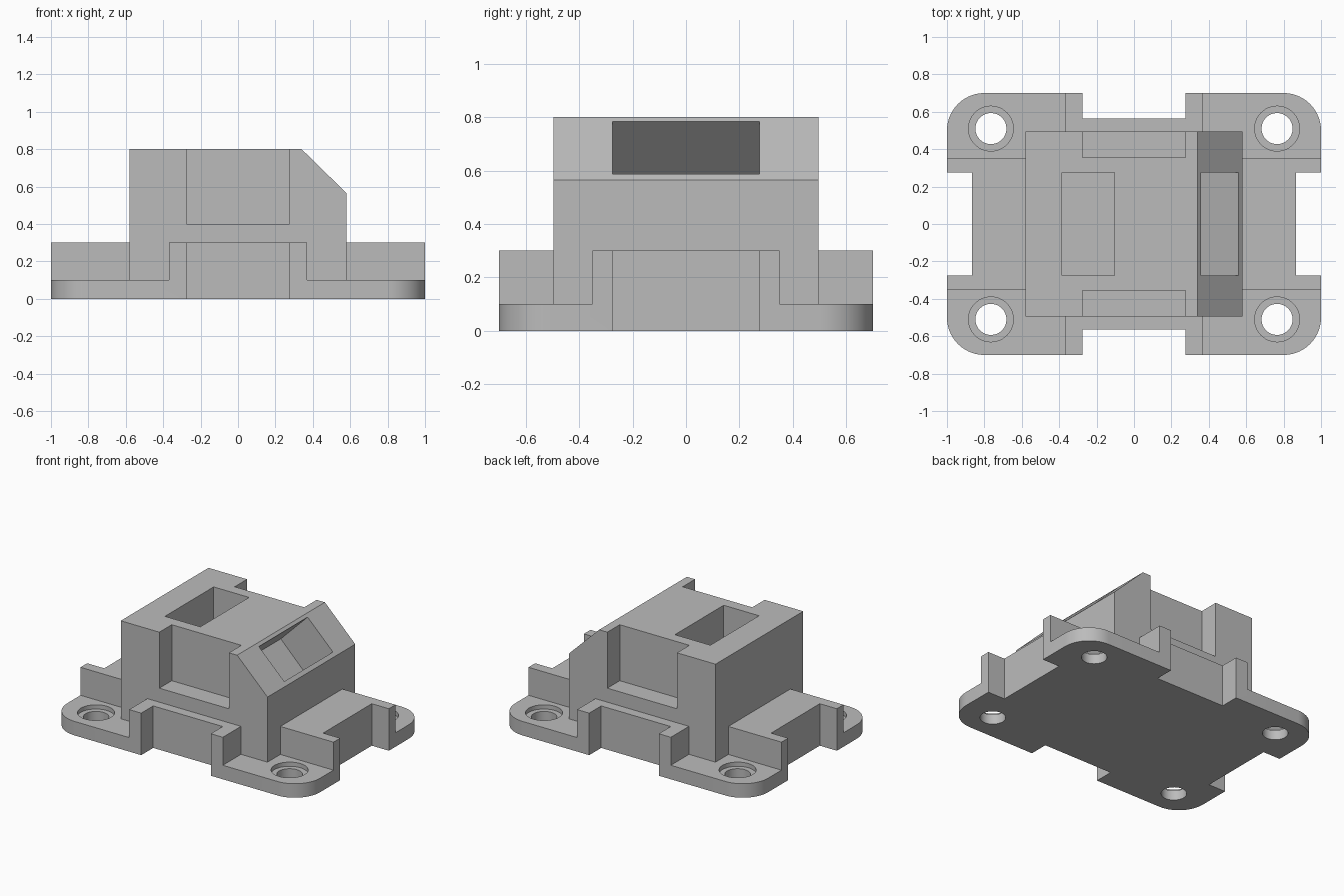
import bpy, bmesh
from math import sin, cos, pi, radians
from mathutils import Matrix, Vector

if "Cube" in bpy.data.objects:
    bpy.data.objects.remove(bpy.data.objects["Cube"], do_unlink=True)

grey = bpy.data.materials.new("plain_grey")
grey.use_nodes = True
colour = (0.5, 0.5, 0.5, 1)
grey.diffuse_color = colour
grey.node_tree.nodes["Principled BSDF"].inputs["Base Color"].default_value = colour


def prism(name, profile, start, end, axis="z"):
    """Extrude a closed 2D profile along z, or an (x, z) profile along y."""
    bm = bmesh.new()
    place = (lambda a, b, c: (a, b, c)) if axis == "z" else (lambda a, b, c: (a, c, b))
    face = bm.faces.new([bm.verts.new(place(a, b, start)) for a, b in profile])
    moved = bmesh.ops.extrude_face_region(bm, geom=[face])["geom"]
    verts = [g for g in moved if isinstance(g, bmesh.types.BMVert)]
    bmesh.ops.translate(bm, verts=verts, vec=Vector(place(0, 0, end - start)))
    bmesh.ops.recalc_face_normals(bm, faces=bm.faces)
    mesh = bpy.data.meshes.new(name)
    bm.to_mesh(mesh)
    bm.free()
    mesh.materials.append(grey)
    obj = bpy.data.objects.new(name, mesh)
    bpy.context.collection.objects.link(obj)
    return obj


def box(name, x0, x1, y0, y1, z0, z1):
    return prism(name, [(x0, y0), (x1, y0), (x1, y1), (x0, y1)], z0, z1)


def disc(cx, cy, r, n=48):
    return [(cx + r * cos(2 * pi * i / n), cy + r * sin(2 * pi * i / n)) for i in range(n)]


def rounded(hx, hy, r, n=14):
    pts = []
    for k, (sx, sy) in enumerate([(1, 1), (-1, 1), (-1, -1), (1, -1)]):
        for i in range(n + 1):
            a = (k + i / n) * pi / 2
            pts.append((sx * (hx - r) + r * cos(a), sy * (hy - r) + r * sin(a)))
    return pts


def combine(target, tool, operation):
    mod = target.modifiers.new(tool.name, "BOOLEAN")
    mod.operation, mod.solver, mod.object = operation, "EXACT", tool
    bpy.context.view_layer.objects.active = target
    bpy.ops.object.modifier_apply(modifier=mod.name)
    bpy.data.objects.remove(tool, do_unlink=True)


# Rounded base plate, crossing ribs and chamfered block
body = prism("mounting_housing", rounded(1, 0.7, 0.2), 0, 0.1)
combine(body, box("long_rib", -1, 1, -0.35, 0.35, 0.05, 0.3), "UNION")
combine(body, box("short_rib", -0.37, 0.37, -0.7, 0.7, 0.05, 0.3), "UNION")
outline = [(-0.58, 0.05), (0.58, 0.05), (0.58, 0.565), (0.34, 0.8), (-0.58, 0.8)]
combine(body, prism("block", outline, -0.495, 0.495, "y"), "UNION")

# Notches in each edge and recesses in the block sides
w = 0.275
for s in (-1, 1):
    combine(body, box("end_notch", *sorted((s * 0.865, s * 1.2)), -w, w, -0.2, 0.4), "DIFFERENCE")
    combine(body, box("side_notch", -w, w, *sorted((s * 0.565, s * 0.9)), -0.2, 0.35), "DIFFERENCE")
    combine(body, box("side_recess", -w, w, *sorted((s * 0.355, s * 0.9)), 0.4, 1), "DIFFERENCE")

# Pocket in the top and pocket square to the sloped face
combine(body, box("top_pocket", -0.385, -0.105, -w, w, 0.4, 1), "DIFFERENCE")
slot = box("slope_pocket", -0.14, 0.14, -w, w, -0.3, 0.2)
slot.data.transform(Matrix.Translation((0.457, 0, 0.684)) @ Matrix.Rotation(radians(45), 4, "Y"))
combine(body, slot, "DIFFERENCE")

# Counterbored screw holes
for sx in (-1, 1):
    for sy in (-1, 1):
        x, y = sx * 0.765, sy * 0.51
        combine(body, prism("counterbore", disc(x, y, 0.12), 0.07, 0.2), "DIFFERENCE")
        combine(body, prism("screw_hole", disc(x, y, 0.083), -0.1, 0.2), "DIFFERENCE")

# Smooth the curved walls, keep the edges crisp
bpy.ops.object.select_all(action="DESELECT")
body.select_set(True)
bpy.context.view_layer.objects.active = body
bpy.ops.object.shade_smooth_by_angle(angle=radians(30))
